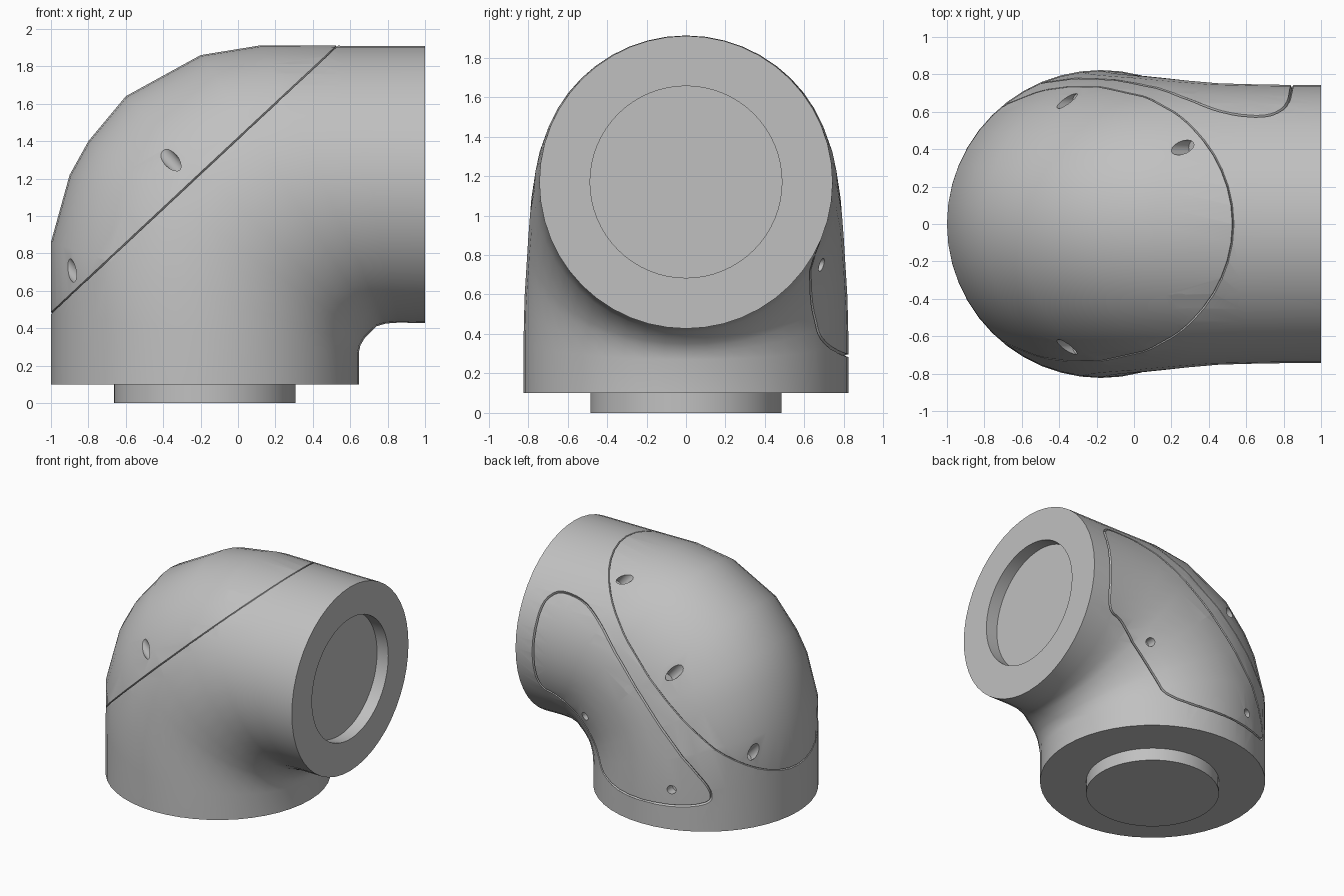
import bpy, bmesh, math
from mathutils import Vector
from mathutils.bvhtree import BVHTree

cube = bpy.data.objects.get("Cube")
if cube:
    bpy.data.objects.remove(cube, do_unlink=True)

grey = bpy.data.materials.new("light_grey")
grey.use_nodes = True
colour = (0.53, 0.53, 0.53, 1)
grey.diffuse_color = colour
grey.node_tree.nodes["Principled BSDF"].inputs["Base Color"].default_value = colour


def add_object(name, bm):
    bmesh.ops.recalc_face_normals(bm, faces=bm.faces)
    mesh = bpy.data.meshes.new(name)
    bm.to_mesh(mesh)
    bm.free()
    mesh.materials.append(grey)
    obj = bpy.data.objects.new(name, mesh)
    bpy.context.collection.objects.link(obj)
    return obj


def cylinder(name, start, end, radius, sides):
    start, end = Vector(start), Vector(end)
    axis = end - start
    bm = bmesh.new()
    bmesh.ops.create_cone(bm, cap_ends=True, segments=sides, radius1=radius,
                          radius2=radius, depth=axis.length)
    turn = axis.to_track_quat('Z', 'Y').to_matrix()
    for v in bm.verts:
        v.co = turn @ v.co + (start + end) / 2
    return add_object(name, bm)


def loft(bm, rings, closed=False):
    rings = [[bm.verts.new(p) for p in ring] for ring in rings]
    pairs = list(zip(rings, rings[1:]))
    if closed:
        pairs.append((rings[-1], rings[0]))
    else:
        bm.faces.new(rings[0])
        bm.faces.new(rings[-1])
    for a, b in pairs:
        for i in range(len(a)):
            j = (i + 1) % len(a)
            bm.faces.new((a[i], a[j], b[j], b[i]))


def cut(target, cutter):
    cutter.hide_render = True
    mod = target.modifiers.new("cut", 'BOOLEAN')
    mod.operation = 'DIFFERENCE'
    mod.solver = 'EXACT'
    mod.object = cutter
    bpy.context.view_layer.objects.active = target
    bpy.ops.object.modifier_apply(modifier=mod.name)
    bpy.data.objects.remove(cutter, do_unlink=True)


# Elbow body: elliptical sections as outer point, inner point, half width
SECTIONS = [
    ((-1, 0.1), (0.646, 0.1), 0.823),
    ((-1, 0.48), (0.646, 0.27), 0.823),
    ((-1, 0.86), (0.655, 0.31), 0.818),
    ((-0.9, 1.22), (0.67, 0.335), 0.806),
    ((-0.8, 1.4), (0.68, 0.35), 0.8),
    ((-0.6, 1.64), (0.7, 0.37), 0.79),
    ((-0.2, 1.86), (0.74, 0.41), 0.768),
    ((0.12, 1.912), (0.79, 0.425), 0.752),
    ((0.55, 1.91), (0.86, 0.43), 0.745),
    ((1, 1.91), (1, 0.427), 0.743),
]
SIDES = 48
rings = []
for outer, inner, width in SECTIONS:
    o, i = Vector((outer[0], 0, outer[1])), Vector((inner[0], 0, inner[1]))
    angles = [math.tau * k / SIDES for k in range(SIDES)]
    rings.append([(o + i) / 2 + (o - i) / 2 * math.cos(a)
                  + Vector((0, width * math.sin(a), 0)) for a in angles])
bm = bmesh.new()
loft(bm, rings)
body = add_object("elbow_body", bm)
surface = BVHTree.FromPolygons([v.co.copy() for v in body.data.vertices],
                               [tuple(p.vertices) for p in body.data.polygons])


def on_side(x, z, side):
    return surface.ray_cast(Vector((x, 2 * side, z)), Vector((0, -side, 0)))[0]


def groove(name, points, radius=0.008):
    """Cut a thin line that follows a closed path on the surface."""
    n = len(points)
    loops = []
    for k, p in enumerate(points):
        along = (points[(k + 1) % n] - points[k - 1]).normalized()
        normal = surface.find_nearest(p)[1]
        across = along.cross(normal).normalized()
        normal = across.cross(along)
        loops.append([p + across * radius, p + normal * radius * 2,
                      p - across * radius, p - normal * radius * 2])
    bm = bmesh.new()
    loft(bm, loops, closed=True)
    cut(body, add_object(name, bm))


# Seam around the domed cap
seam_dir = Vector((1.53, 0, 1.43)).normalized()
cap_axis = Vector((-seam_dir.z, 0, seam_dir.x))
centre = Vector((-0.235, 0, 1.195))
seam = []
for k in range(64):
    a = math.tau * k / 64
    ray = seam_dir * math.cos(a) + Vector((0, math.sin(a), 0))
    seam.append(surface.ray_cast(centre, ray)[0])
groove("cap_seam_cutter", seam, 0.005)

# Outline of the rear access plate, with its corners rounded
outline = [(-0.68, 0.29), (-0.68, 0.48), (-0.07, 1.18), (0.4, 1.62), (0.82, 1.65),
           (0.85, 1.22), (0.83, 0.88), (0.66, 0.84), (0.38, 0.57), (0.24, 0.29)]
outline = [Vector(p) for p in outline]
for _ in range(3):
    rounded = []
    for p, q in zip(outline, outline[1:] + outline[:1]):
        rounded += [p.lerp(q, 0.22), p.lerp(q, 0.78)]
    outline = rounded
groove("plate_outline_cutter", [on_side(p.x, p.y, 1) for p in outline])

# Screw holes in the cap, mirrored front and back
for side in (-1, 1):
    for x, z in ((-0.89, 0.71), (-0.36, 1.3), (0.26, 1.79)):
        p = on_side(x, z, side)
        cut(body, cylinder("cap_hole_cutter", p - cap_axis * 0.09,
                           p + cap_axis * 0.3, 0.04, 16))

# Screw holes in the rear plate
for x, z in ((0.3, 1.41), (-0.03, 1.12), (0.42, 0.75), (-0.42, 0.42)):
    p = on_side(x, z, 1)
    cut(body, cylinder("plate_hole_cutter", p - Vector((0, 0.06, 0)),
                       p + Vector((0, 0.2, 0)), 0.033, 16))

# Round socket in the side opening
cut(body, cylinder("socket_cutter", (0.9, 0, 1.17), (1.1, 0, 1.17), 0.486, 64))

# Peg under the base
peg = cylinder("bottom_peg", (-0.177, 0, 0), (-0.177, 0, 0.11), 0.485, 64)

bpy.ops.object.select_all(action='DESELECT')
for obj in (body, peg):
    obj.select_set(True)
bpy.context.view_layer.objects.active = body
bpy.ops.object.shade_smooth_by_angle(angle=math.radians(30))
